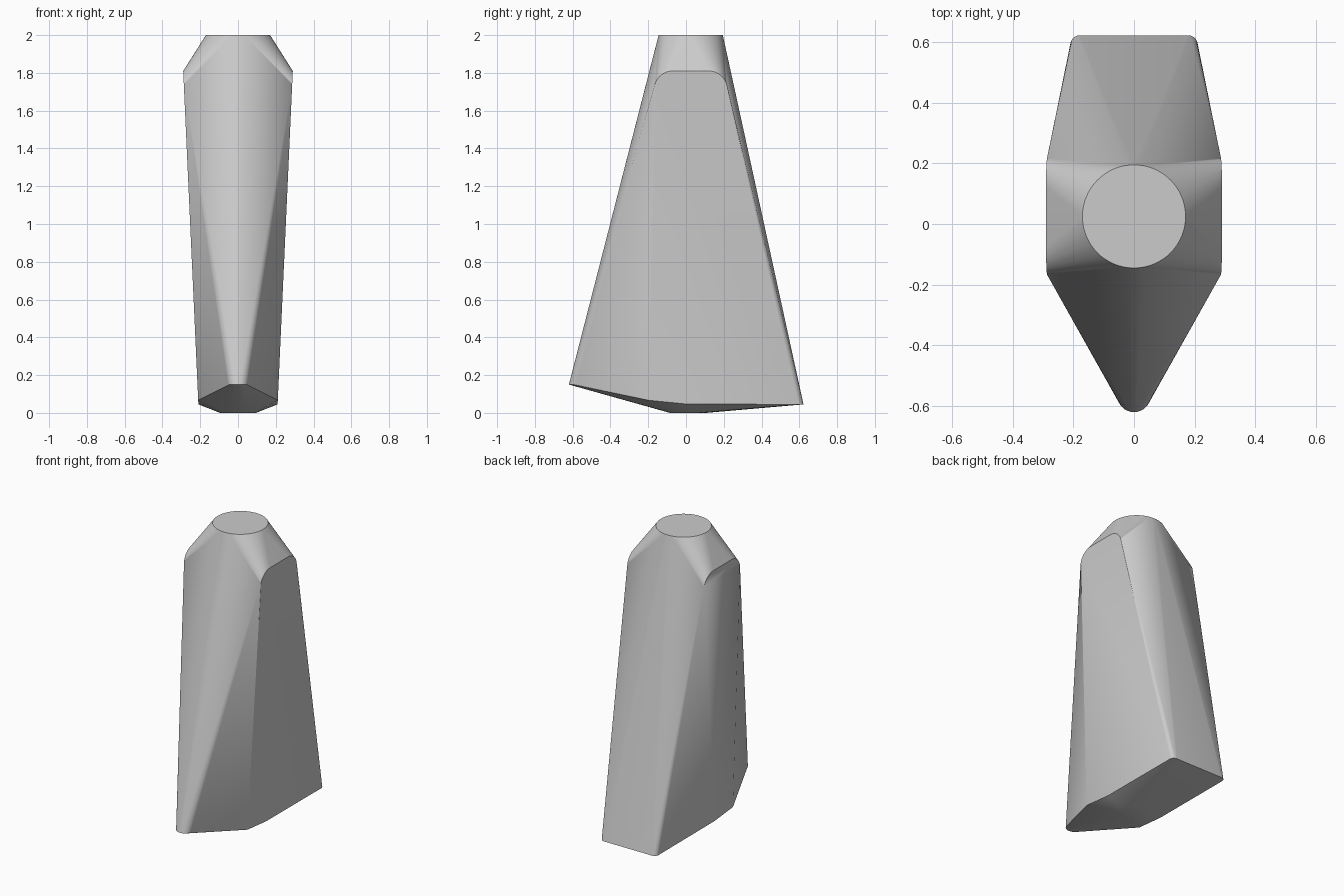
import bpy, bmesh
from math import cos, sin, pi, radians
from mathutils import Vector

cube = bpy.data.objects.get("Cube")
if cube:
    bpy.data.objects.remove(cube)

# One plain grey material
grey = bpy.data.materials.new("plain grey")
grey.use_nodes = True
colour = (0.6, 0.6, 0.6, 1)
grey.diffuse_color = colour
grey.node_tree.nodes["Principled BSDF"].inputs["Base Color"].default_value = colour


def arc(u, v, radius, start, end, steps):
    """Points along an arc in a plane, angles in degrees."""
    angles = [radians(start + (end - start) * i / steps) for i in range(steps + 1)]
    return [(u + radius * cos(a), v + radius * sin(a)) for a in angles]


def side_x(z):
    """Half width of the flat, slightly leaning side panel."""
    return 0.21 + (z - 0.05) * 0.0455


points = []

# Round top
points += [(x, y, 2) for x, y in arc(0, 0.025, 0.17, 0, 360, 64)[:-1]]

# Small round foot
points += [(x, y, 0) for x, y in arc(0, 0.01, 0.095, 0, 360, 16)[:-1]]

# Rounded front tip
points += [(x, y, 0.15) for x, y in arc(0, -0.565, 0.055, 200, 340, 12)]

for side in (-1, 1):
    # Side panel: rounded shoulders and lower corners
    panel = arc(0.12, 1.71, 0.1, 15, 90, 10) + arc(-0.07, 1.71, 0.1, 90, 165, 10)
    panel += [(-0.2, 0.067), (0, 0.047)]
    points += [(side * side_x(z), y, z) for y, z in panel]
    # Rounded rear corner
    points += [(side * x, y, 0.045) for x, y in arc(0.178, 0.59, 0.032, 10, 90, 6)]

# Skin the outline, then merge flat areas
bm = bmesh.new()
for p in points:
    bm.verts.new(Vector(p))
bmesh.ops.remove_doubles(bm, verts=bm.verts[:], dist=0.0005)
hull = bmesh.ops.convex_hull(bm, input=bm.verts[:])
spare = {e for e in hull["geom_interior"] + hull["geom_unused"]
         if isinstance(e, bmesh.types.BMVert)}
bmesh.ops.delete(bm, geom=list(spare), context="VERTS")
bmesh.ops.dissolve_limit(bm, angle_limit=radians(0.3), verts=bm.verts[:], edges=bm.edges[:])
bmesh.ops.recalc_face_normals(bm, faces=bm.faces[:])

mesh = bpy.data.meshes.new("tapered_body")
bm.to_mesh(mesh)
bm.free()
mesh.materials.append(grey)
body = bpy.data.objects.new("tapered_body", mesh)
bpy.context.collection.objects.link(body)

# Smooth shading with crisp rims
bpy.ops.object.select_all(action="DESELECT")
body.select_set(True)
bpy.context.view_layer.objects.active = body
bpy.ops.object.shade_smooth_by_angle(angle=radians(30))
